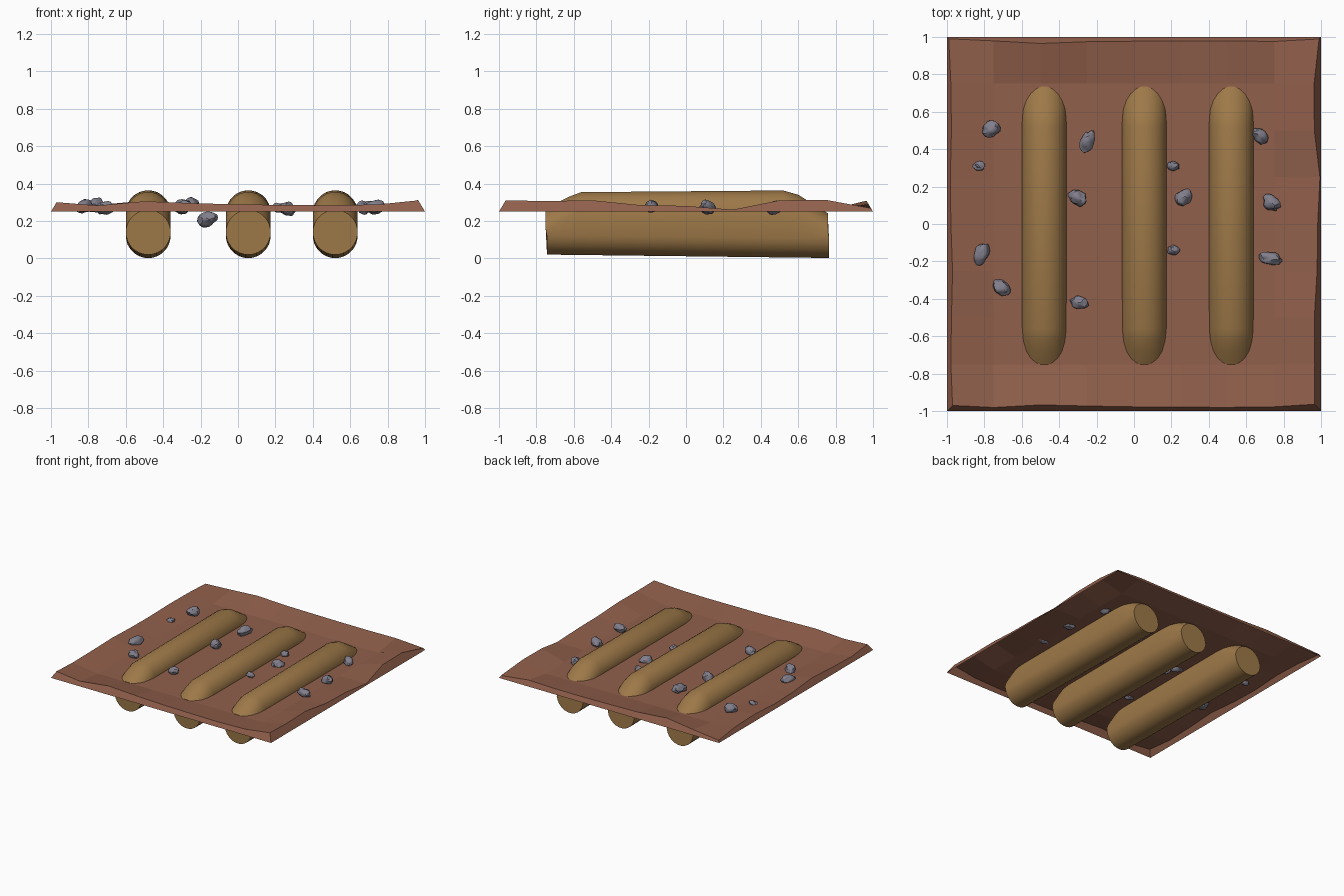
import bpy, bmesh, math, random
from mathutils import Vector, Matrix, noise

if "Cube" in bpy.data.objects:
    bpy.data.objects.remove(bpy.data.objects["Cube"])

random.seed(4)


def material(name, rgb):
    m = bpy.data.materials.new(name)
    m.diffuse_color = (*rgb, 1)
    m.use_nodes = True
    m.node_tree.nodes["Principled BSDF"].inputs["Base Color"].default_value = m.diffuse_color
    return m


SOIL = material("soil", (0.28, 0.115, 0.07))
WOOD = material("wood", (0.34, 0.19, 0.065))
ROCK = material("rock", (0.22, 0.21, 0.26))


def finish(name, bm, mat, smooth=None):
    bmesh.ops.recalc_face_normals(bm, faces=bm.faces)
    me = bpy.data.meshes.new(name)
    bm.to_mesh(me)
    bm.free()
    ob = bpy.data.objects.new(name, me)
    bpy.context.collection.objects.link(ob)
    me.materials.append(mat)
    if smooth:
        bpy.ops.object.select_all(action='DESELECT')
        ob.select_set(True)
        bpy.context.view_layer.objects.active = ob
        bpy.ops.object.shade_smooth_by_angle(angle=math.radians(smooth))
    return ob


# Ground: flat middle, raised uneven rim, outer wall down to a square edge
front = [.300, .282, .305, .295, .288, .285, .283, .288, .310]
right = [.310, .306, .310, .285, .280, .260, .310, .312, .268]
back = [.266, .285, .308, .292, .288, .285, .285, .290, .268]
left = [.300, .285, .290, .300, .285, .280, .290, .285, .266]
N = 8
bm = bmesh.new()
grid = {}
for i in range(N + 1):
    for j in range(N + 1):
        x, y = -1 + i / 4, -1 + j / 4
        z = 0.256
        if j == 0:
            z = front[i]
        elif j == N:
            z = back[i]
        elif i == 0:
            z = left[j]
        elif i == N:
            z = right[j]
        # wall leans in more where the rim is higher
        lean = 1 - 0.6 * (z - 0.25)
        if i in (0, N):
            x *= lean
        if j in (0, N):
            y *= lean
        grid[i, j] = bm.verts.new((x, y, z))
for i in range(N):
    for j in range(N):
        bm.faces.new([grid[i, j], grid[i + 1, j], grid[i + 1, j + 1], grid[i, j + 1]])
loop = ([(i, 0) for i in range(N)] + [(N, j) for j in range(N)]
        + [(N - i, N) for i in range(N)] + [(0, N - j) for j in range(N)])
foot = [bm.verts.new((-1 + i / 4, -1 + j / 4, 0.25)) for i, j in loop]
for k in range(len(loop)):
    n = (k + 1) % len(loop)
    bm.faces.new([foot[k], foot[n], grid[loop[n]], grid[loop[k]]])
finish("ground", bm, SOIL)


# Logs: round end discs, upper half rising over tapered shoulders
def log(name, cx):
    bm = bmesh.new()
    sections = [(-.75, 0), (-.68, .045), (-.62, .075), (-.56, .098),
                (.52, .120), (.60, .098), (.67, .055), (.76, 0)]
    sides, r = 24, 0.12
    rings = []
    for y, lift in sections:
        zc = 0.13 - 0.012 * y
        ring = []
        for k in range(sides):
            a = 2 * math.pi * (k + 0.5) / sides
            up = lift if math.sin(a) > 0 else 0
            slant = 1 + (0.01 if up == 0 and math.sin(a) < 0 else 0) * y
            ring.append(bm.verts.new((cx + r * math.cos(a), y * slant,
                                      zc + r * math.sin(a) + up)))
        rings.append(ring)
    for a, b in zip(rings, rings[1:]):
        for k in range(sides):
            n = (k + 1) % sides
            bm.faces.new([a[k], a[n], b[n], b[k]])
    bm.faces.new(rings[0])
    bm.faces.new(rings[-1])
    finish(name, bm, WOOD, 30)


for n, cx in enumerate((-0.48, 0.055, 0.52)):
    log(f"log_{n + 1}", cx)


# Stones: lumpy spheres (x, y, z, half length, half width, angle)
stones = [(-.76, .51, .285, .053, .040, 30), (-.83, .31, .265, .034, .025, 0),
          (-.25, .44, .285, .062, .038, 75), (-.30, .14, .275, .052, .040, -40),
          (-.165, .15, .21, .062, .040, -30), (.21, .31, .27, .034, .025, 0),
          (.265, .14, .265, .052, .040, 40), (.21, -.14, .27, .034, .025, 0),
          (.675, .47, .27, .048, .036, -40), (.735, .115, .27, .052, .040, -40),
          (.73, -.185, .28, .062, .034, -10), (-.815, -.16, .28, .062, .038, 70),
          (-.71, -.34, .27, .054, .038, -40), (-.29, -.42, .275, .050, .034, -10)]
for n, (x, y, z, ln, wd, ang) in enumerate(stones):
    bm = bmesh.new()
    bmesh.ops.create_icosphere(bm, subdivisions=3, radius=1)
    seed = Vector((n * 7.3, n * 3.1, n))
    for v in bm.verts:
        v.co *= 0.97 + 0.28 * noise.noise(v.co * 1.6 + seed)
    tilt = Matrix.Rotation(math.radians(random.uniform(-20, 20)), 4, 'Y')
    bmesh.ops.transform(bm, verts=bm.verts, matrix=Matrix.Translation((x, y, z))
                        @ Matrix.Rotation(math.radians(ang), 4, 'Z') @ tilt
                        @ Matrix.Diagonal((ln, wd, wd * 0.95, 1)))
    finish(f"stone_{n + 1}", bm, ROCK, 30)
